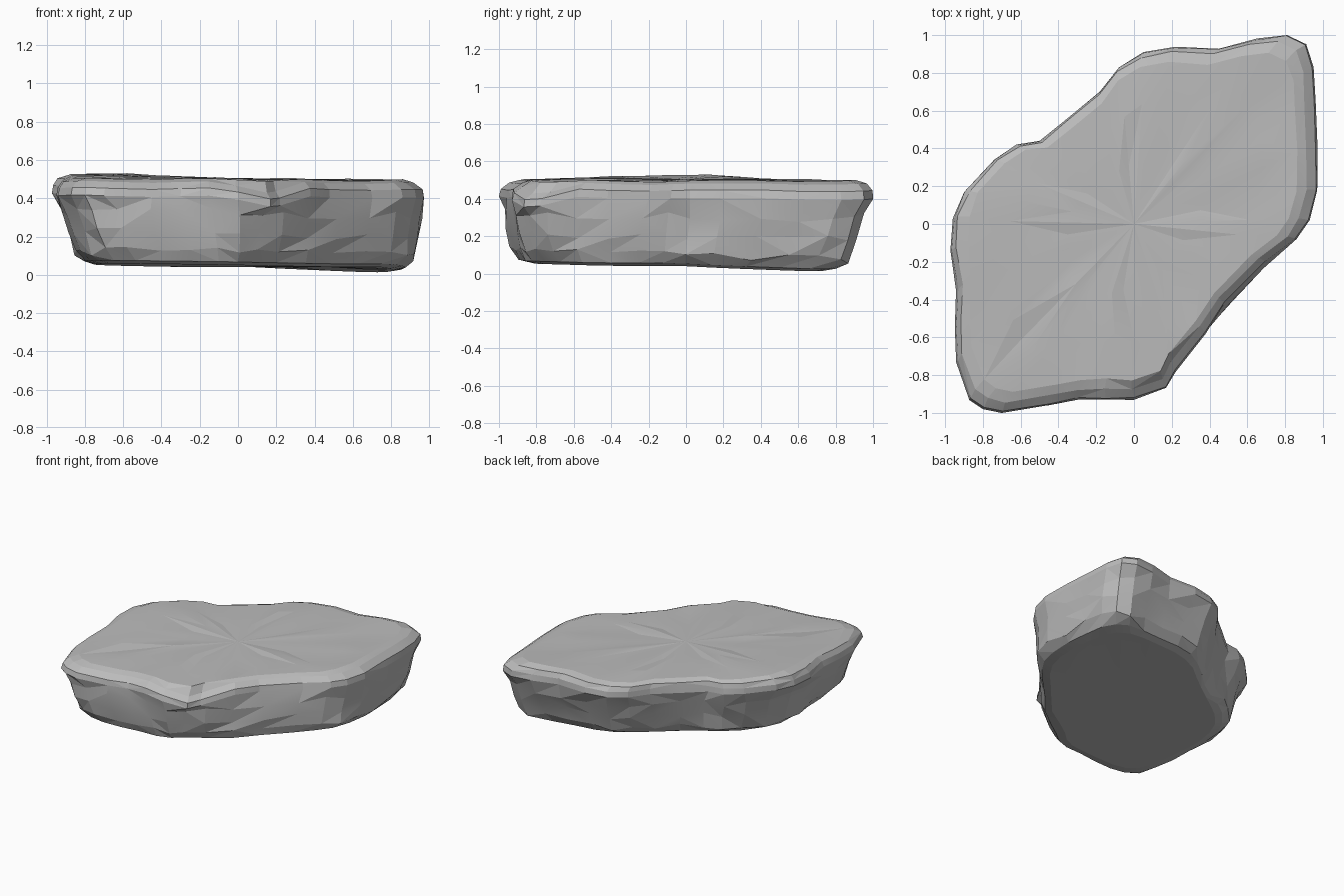
import bpy
import bmesh
import random
from mathutils import Vector, noise

random.seed(11)
cube = bpy.data.objects.get("Cube")
if cube:
    bpy.data.objects.remove(cube, do_unlink=True)

# Widest outline of the slab, counterclockwise
OUTLINE = [Vector(p) for p in (
    (.97, .18), (.97, .42), (.96, .65), (.95, .83), (.91, .95), (.81, 1), (.65, .98), (.45, .93),
    (.22, .94), (.05, .91), (-.08, .83), (-.18, .7), (-.35, .56), (-.5, .44), (-.62, .42),
    (-.74, .34), (-.9, .17), (-.96, .03), (-.97, -.14), (-.94, -.35), (-.95, -.55),
    (-.94, -.73), (-.87, -.93), (-.8, -.98), (-.7, -1), (-.45, -.96), (-.3, -.93),
    (-.15, -.93), (0, -.93), (.17, -.87), (.22, -.78), (.38, -.58), (.48, -.42), (.7, -.2),
    (.86, -.08), (.93, .02))]
COUNT = len(OUTLINE)
CHIPPED_CORNER = Vector((.2, -.85))


def smoothed(points, times):
    for _ in range(times):
        points = [(points[i - 1] + points[i] * 2 + points[(i + 1) % COUNT]) / 4
                  for i in range(COUNT)]
    return points


def top_z(x, y):
    hump = .035 * max(0, 1 - (Vector((x, y)) - Vector((-.8, -.05))).length)
    return .496 + hump + .012 * noise.noise(Vector((x * 2.5, y * 2.5, 0)))


def bottom_z(x, y):
    return .042 - .04 * max(0, x + y - .7) + .012 * max(0, -x - y)


# Rings from the underside to the top: scale, shift x, shift y, height share, smoothing, jitter
RINGS = (
    (.45, .02, -.03, 0, 3, 0), (.81, .025, -.04, 0, 3, .004), (.875, .03, -.045, .035, 2, .006),
    (.92, .03, -.035, .14, 1, .010), (.95, .022, -.025, .37, 1, .014),
    (.975, .012, -.012, .6, 1, .012), (1, 0, 0, .8, 0, .003), (.993, 0, .002, .89, 0, .004),
    (.955, -.012, .012, .965, 0, .006), (.90, -.012, .012, 1, 0, .008),
    (.68, 0, 0, 1, 1, .03), (.36, 0, 0, 1, 1, .03))

bm = bmesh.new()
rings = []
for scale, dx, dy, share, times, jitter in RINGS:
    ring = []
    for p in smoothed(OUTLINE, times):
        chip = max(0, 1 - (p - CHIPPED_CORNER).length / .32)
        q = p * scale + Vector((dx, dy))
        q += p.normalized() * random.uniform(-jitter, jitter)
        q += Vector((-.11, .05)) * chip * max(0, .8 - share)
        low, high = bottom_z(q.x, q.y), top_z(q.x, q.y)
        z = low + (high - low) * share
        if .1 < share < .7:
            z += random.uniform(-.025, .025)
        elif .7 < share < .98:
            z -= .05 * chip
        elif scale < .9 and share == 1:
            z += random.uniform(-.005, .005)
        ring.append(bm.verts.new((q.x, q.y, z)))
    rings.append(ring)

# Walls between rings, split along irregular diagonals
for lower, upper in zip(rings, rings[1:]):
    for i in range(COUNT):
        j = (i + 1) % COUNT
        a, b, c, d = lower[i], lower[j], upper[j], upper[i]
        if random.random() < .5:
            bm.faces.new((a, b, c))
            bm.faces.new((a, c, d))
        else:
            bm.faces.new((a, b, d))
            bm.faces.new((b, c, d))

# Centre fans close the underside and the top
for ring, z in ((rings[0], bottom_z(0, 0)), (rings[-1], top_z(0, 0))):
    centre = bm.verts.new((0, 0, z))
    for i in range(COUNT):
        bm.faces.new((ring[i], ring[(i + 1) % COUNT], centre))
bmesh.ops.recalc_face_normals(bm, faces=bm.faces)

mesh = bpy.data.meshes.new("rock_slab")
bm.to_mesh(mesh)
bm.free()
rock = bpy.data.objects.new("rock_slab", mesh)
bpy.context.collection.objects.link(rock)

# Stone colour
stone = bpy.data.materials.new("grey stone")
stone.use_nodes = True
colour = (.5, .5, .5, 1)
stone.diffuse_color = colour
stone.node_tree.nodes["Principled BSDF"].inputs["Base Color"].default_value = colour
mesh.materials.append(stone)

# Chiselled facets: only the gentlest angles blend
bpy.ops.object.select_all(action='DESELECT')
rock.select_set(True)
bpy.context.view_layer.objects.active = rock
bpy.ops.object.shade_smooth_by_angle(angle=.12)
